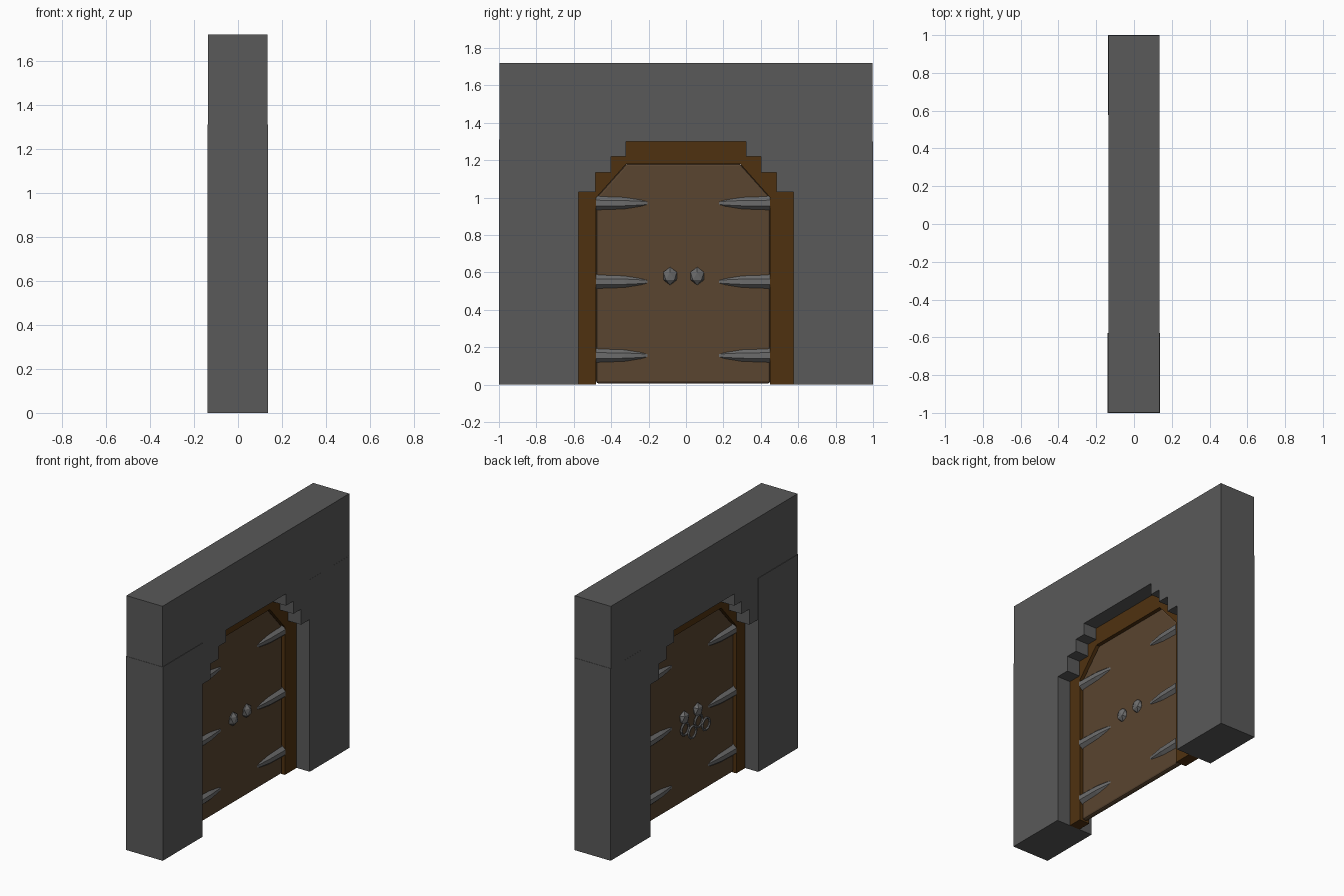
import bpy, bmesh, math
from mathutils import Matrix, Vector

if "Cube" in bpy.data.objects:
    bpy.data.objects.remove(bpy.data.objects["Cube"])


def material(name, colour):
    m = bpy.data.materials.new(name)
    m.diffuse_color = (*colour, 1)
    m.use_nodes = True
    m.node_tree.nodes["Principled BSDF"].inputs["Base Color"].default_value = m.diffuse_color
    return m


STONE = material("grey stone", (0.10, 0.10, 0.10))
FRAME = material("brown frame wood", (0.078, 0.031, 0.005))
DOOR = material("dull door wood", (0.10, 0.058, 0.029))
IRON = material("iron", (0.15, 0.15, 0.15))


def finish(name, bm, mat):
    bmesh.ops.recalc_face_normals(bm, faces=bm.faces)
    me = bpy.data.meshes.new(name)
    bm.to_mesh(me)
    bm.free()
    me.materials.append(mat)
    ob = bpy.data.objects.new(name, me)
    bpy.context.collection.objects.link(ob)
    return ob


def slab(name, outline, x0, x1, mat):
    """Extrude a (y, z) outline along x."""
    bm = bmesh.new()
    f = bm.faces.new([bm.verts.new((x0, y, z)) for y, z in outline])
    r = bmesh.ops.extrude_face_region(bm, geom=[f])
    moved = [v for v in r["geom"] if isinstance(v, bmesh.types.BMVert)]
    bmesh.ops.translate(bm, verts=moved, vec=(x1 - x0, 0, 0))
    return finish(name, bm, mat)


# Stepped arch: (half width, height) going up, mirrored
STEPS = [(0.575, 0), (0.575, 1.03), (0.483, 1.03), (0.483, 1.135),
         (0.40, 1.135), (0.40, 1.22), (0.322, 1.22), (0.322, 1.30)]
arch = [(-w, z) for w, z in STEPS] + [(w, z) for w, z in reversed(STEPS)]

# Chamfered doorway
C = -0.015
HALF = [(0.465, 0), (0.465, 1.0), (0.305, 1.18)]
doorway = [(C - w, z) for w, z in HALF] + [(C + w, z) for w, z in reversed(HALF)]

# Wall with stepped opening, and one slightly proud pillar
slab("wall", [(-0.998, 0), (-0.998, 1.72), (0.998, 1.72), (0.998, 0)] + arch[::-1],
     -0.136, 0.134, STONE)
slab("pillar", [(-1, 0), (-0.577, 0), (-0.577, 1.31), (-1, 1.31)], -0.139, 0.137, STONE)
slab("far_pillar", [(0.577, 0), (1, 0), (1, 1.30), (0.577, 1.30)], -0.1365, 0.1345, STONE)

# Wooden frame filling the arch
slab("door_frame", arch + doorway[::-1], -0.04, 0.036, FRAME)

# Door panel with softened edges
door = slab("door", [(y, max(z, 0.006)) for y, z in doorway], -0.02, 0.018, DOOR)
bev = door.modifiers.new("soft_edges", "BEVEL")
bev.width = 0.012
bev.segments = 2


# Tapered strap hinges, passing through the door
def hinge(name, y, z, direction):
    bm = bmesh.new()
    rings = []
    for t, r in [(0, 0.041), (0.5, 0.037), (0.8, 0.026), (0.95, 0.016), (1, 0.007)]:
        rings.append([bm.verts.new((-0.001 + 1.1 * r * math.cos(a), y + direction * 0.3 * t,
                                    z + r * math.sin(a)))
                      for a in [math.tau * (i + 0.5) / 8 for i in range(8)]])
    for a, b in zip(rings, rings[1:]):
        for i in range(8):
            j = (i + 1) % 8
            bm.faces.new((a[i], a[j], b[j], b[i]))
    bm.faces.new(rings[0])
    bm.faces.new(rings[-1])
    finish(name, bm, IRON)


for row, z in enumerate((0.155, 0.55, 0.97), 1):
    hinge(f"hinge_left_{row}", -0.48, z, 1)
    hinge(f"hinge_right_{row}", 0.45, z, -1)


# Ring pulls hanging on the rear side
def ring(name, centre, radius, thick):
    bm = bmesh.new()
    n, m = 12, 6
    grid = []
    for i in range(n):
        a = math.tau * i / n
        row = []
        for k in range(m):
            b = math.tau * k / m
            r = radius + thick * math.cos(b)
            row.append(bm.verts.new(Vector(centre) + Vector(
                (thick * math.sin(b), r * math.cos(a), r * math.sin(a)))))
        grid.append(row)
    for i in range(n):
        for k in range(m):
            p, q = grid[i], grid[(i + 1) % n]
            bm.faces.new((p[k], q[k], q[(k + 1) % m], p[(k + 1) % m]))
    finish(name, bm, IRON)


# Faceted knobs on both faces, with rings behind
for side, y in (("left", -0.085), ("right", 0.06)):
    for place, x in (("front", 0.022), ("rear", -0.028)):
        bm = bmesh.new()
        bmesh.ops.create_icosphere(bm, subdivisions=1, radius=1, matrix=Matrix.Translation(
            (x, y, 0.58)) @ Matrix.Diagonal((0.03, 0.043, 0.048, 1)))
        finish(f"knob_{place}_{side}", bm, IRON)
    ring(f"ring_inner_{side}", (-0.035, y, 0.505), 0.04, 0.008)
    ring(f"ring_outer_{side}", (-0.09, y, 0.50), 0.04, 0.008)
